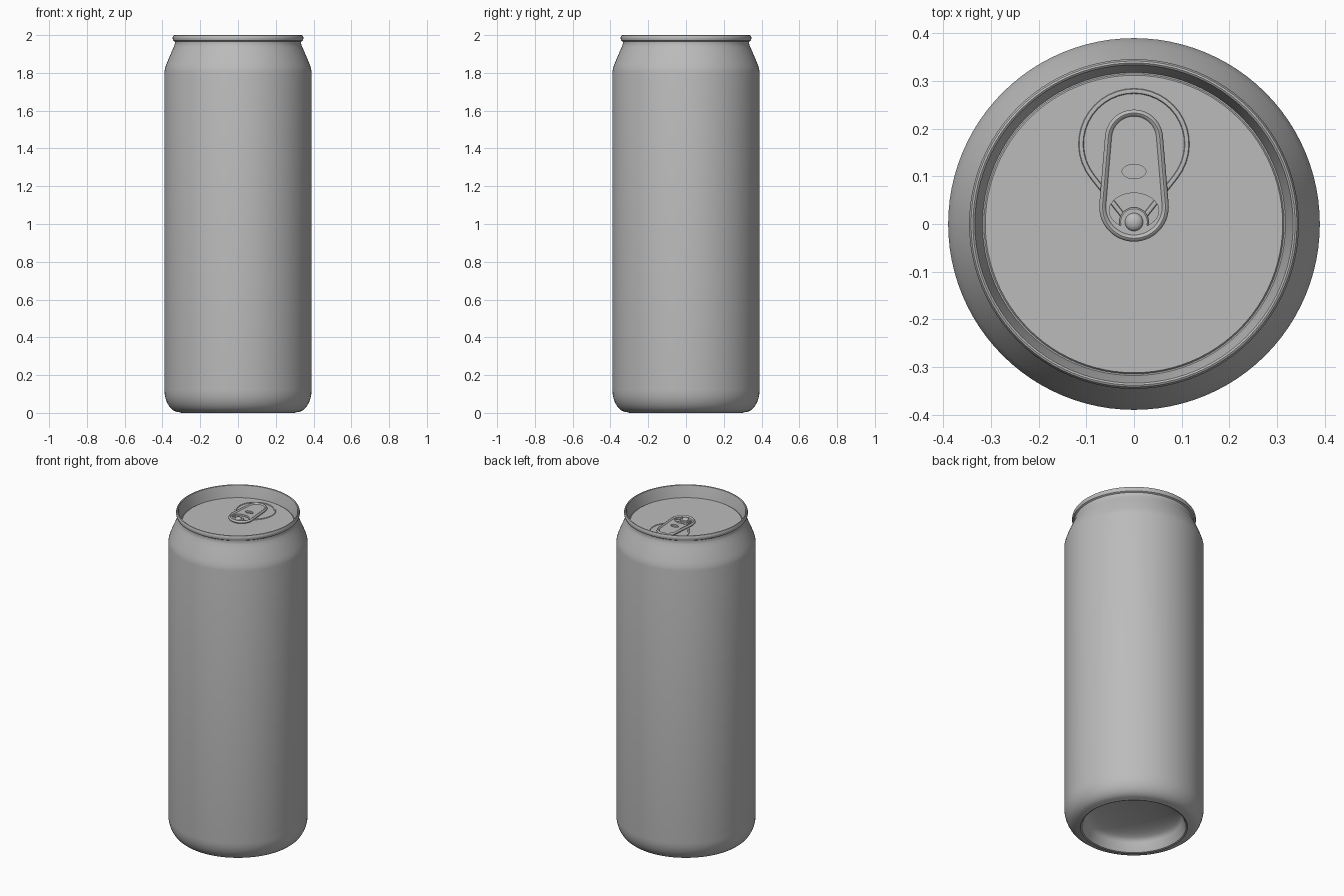
import bpy, bmesh, math
from mathutils import Vector

if "Cube" in bpy.data.objects:
    bpy.data.objects.remove(bpy.data.objects["Cube"])

metal = bpy.data.materials.new("brushed_grey")
metal.use_nodes = True
GREY = (0.5, 0.5, 0.5, 1)
metal.diffuse_color = GREY
metal.node_tree.nodes["Principled BSDF"].inputs["Base Color"].default_value = GREY

LID = 1.93      # height of the lid panel
SEGMENTS = 96


def finish(bm, name, angle=35):
    bmesh.ops.recalc_face_normals(bm, faces=bm.faces)
    mesh = bpy.data.meshes.new(name)
    bm.to_mesh(mesh)
    bm.free()
    mesh.materials.append(metal)
    obj = bpy.data.objects.new(name, mesh)
    bpy.context.collection.objects.link(obj)
    bpy.ops.object.select_all(action="DESELECT")
    obj.select_set(True)
    bpy.context.view_layer.objects.active = obj
    bpy.ops.object.shade_smooth_by_angle(angle=math.radians(angle))
    return obj


def ring(bm, points, z):
    return [bm.verts.new((x, y, z)) for x, y in points]


def bridge(bm, a, b):
    n = len(a)
    for i in range(n):
        bm.faces.new((a[i], a[(i + 1) % n], b[(i + 1) % n], b[i]))


def ellipse(cy, rx, ry, n=48):
    return [(rx * math.cos(2 * math.pi * i / n), cy + ry * math.sin(2 * math.pi * i / n))
            for i in range(n)]


def teardrop(y_low, r_low, y_high, r_high, inset=0, n=28):
    """Outline around two circles on the y axis, joined by their tangents."""
    tilt = math.asin((r_low - r_high) / (y_high - y_low))
    points = []
    for cy, r, start, end in ((y_high, r_high, tilt, math.pi - tilt),
                              (y_low, r_low, math.pi - tilt, 2 * math.pi + tilt)):
        for i in range(n + 1):
            a = start + (end - start) * i / n
            points.append(((r - inset) * math.cos(a), cy + (r - inset) * math.sin(a)))
    return points


def lathe(name, profile, cy=0, n=SEGMENTS, angle=35):
    """Turn (radius, height) points; a zero radius closes that end."""
    bm = bmesh.new()
    previous = None
    for r, z in profile:
        current = [bm.verts.new((0, cy, z))] if r == 0 else ring(bm, ellipse(cy, r, r, n), z)
        if previous:
            if len(previous) == 1 or len(current) == 1:
                tip, loop = sorted((previous, current), key=len)
                for i in range(n):
                    bm.faces.new((tip[0], loop[i], loop[(i + 1) % n]))
            else:
                bridge(bm, previous, current)
        previous = current
    return finish(bm, name, angle)


# Can shell: domed underside, foot, side, shoulder, neck, rolled rim and sunken lid
dome = [(0.27 * math.sin(t * math.pi / 16), 0.055 + 0.06 * math.cos(t * math.pi / 16))
        for t in range(9)]
foot = [(0.285, 0.015), (0.292, 0.003), (0.3, 0), (0.312, 0.004)]
heel = [(0.312 + 0.078 * math.sin(t * math.pi / 16), 0.124 - 0.12 * math.cos(t * math.pi / 16))
        for t in range(1, 9)]
shoulder = [(0.39, 1.805), (0.386, 1.825), (0.379, 1.846), (0.363, 1.885),
            (0.348, 1.92), (0.338, 1.942), (0.334, 1.955), (0.335, 1.966)]
rim = [(0.343, 1.971), (0.346, 1.98), (0.346, 1.99), (0.342, 1.998), (0.338, 2),
       (0.334, 1.997), (0.331, 1.985), (0.323, 1.95), (0.318, LID - 0.004),
       (0.315, LID - 0.004), (0.312, LID)]
lathe("can_body", dome + foot + heel + shoulder + rim + [(0, LID)])

# Raised bead around the mouth panel
bm = bmesh.new()
bead = [ring(bm, teardrop(0.035, 0.035, 0.168, 0.117, inset), LID + h)
        for inset, h in ((0, -0.001), (0.002, 0.003), (0.006, 0.004), (0.01, 0.003), (0.012, -0.001))]
for a, b in zip(bead, bead[1:]):
    bridge(bm, a, b)
finish(bm, "mouth_bead")

# Pull tab: curled edge, then an inner plate with two holes
bm = bmesh.new()
curl = ((0.012, 0.003), (0.004, 0.004), (0, 0.009), (0, 0.014), (0.003, 0.019),
        (0.007, 0.021), (0.011, 0.019), (0.014, 0.014))
loops = [ring(bm, teardrop(0.036, 0.073, 0.179, 0.061, inset), LID + h) for inset, h in curl]
for a, b in zip(loops, loops[1:]):
    bridge(bm, a, b)
holes = [ellipse(0.028, 0.052, 0.037), ellipse(0.11, 0.025, 0.015)]
top, bottom = LID + curl[-1][1], LID + curl[0][1]
edges_top = [loops[-1]]
edges_bottom = [loops[0]]
for hole in holes:
    upper, lower = ring(bm, hole, top), ring(bm, hole, bottom)
    bridge(bm, upper, lower)
    edges_top.append(upper)
    edges_bottom.append(lower)
for group in (edges_top, edges_bottom):
    edges = [bm.edges.get((v[i - 1], v[i])) for v in group for i in range(len(v))]
    bmesh.ops.triangle_fill(bm, edges=edges, use_beauty=True, normal=Vector((0, 0, 1)))
finish(bm, "pull_tab")

# Rivet with its washer, holding the tab
lathe("rivet_washer", [(0.031, LID), (0.031, LID + 0.01), (0.028, LID + 0.013), (0, LID + 0.013)],
      0.004, 32)
button = [(0.019 * math.cos(t * math.pi / 12), LID + 0.013 + 0.012 * math.sin(t * math.pi / 12))
          for t in range(6)]
lathe("rivet", [(0.019, LID)] + button + [(0, LID + 0.025)], 0.004, 32)
